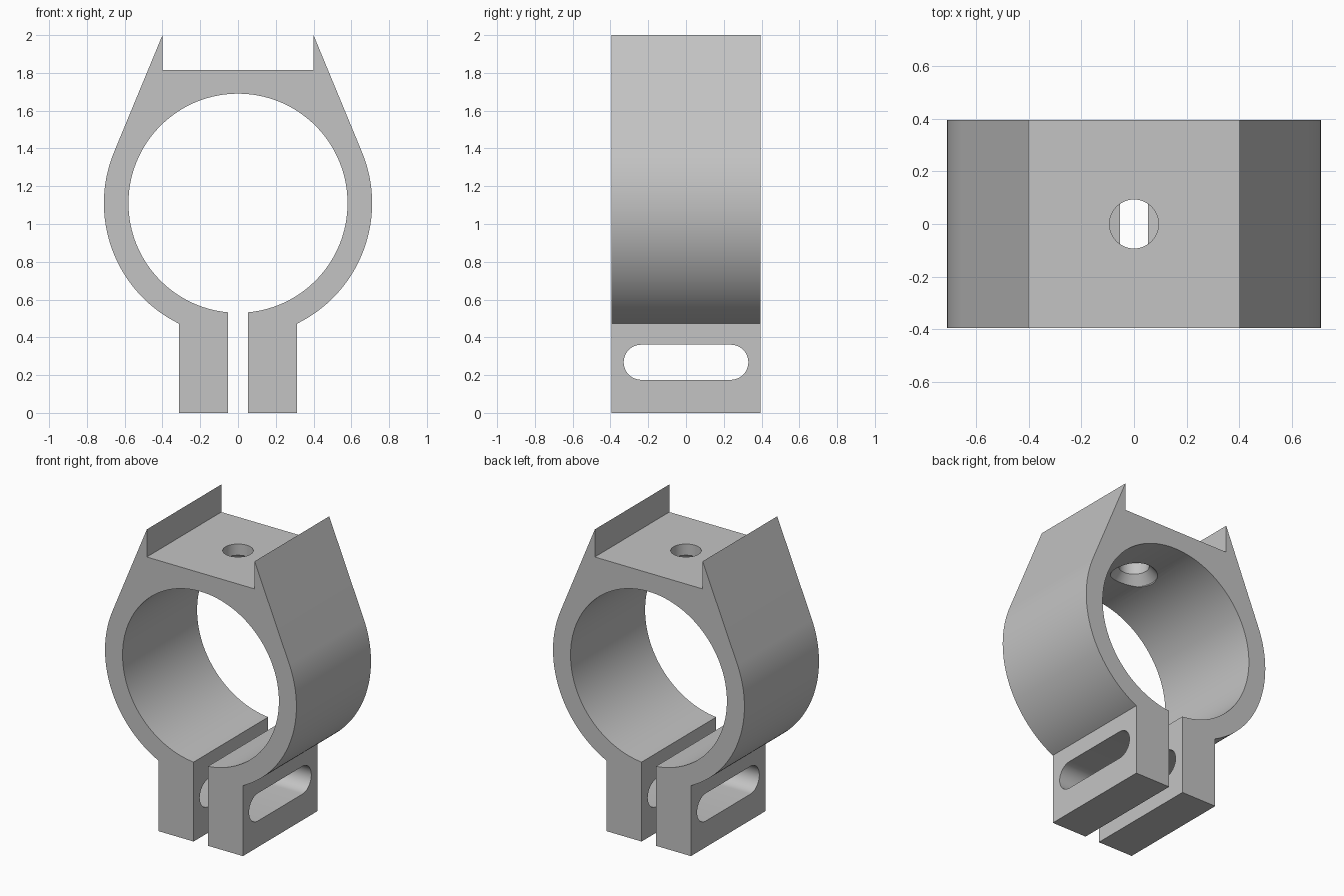
import bpy, bmesh
from math import sin, cos, pi, atan2, acos, hypot, asin

if "Cube" in bpy.data.objects:
    bpy.data.objects.remove(bpy.data.objects["Cube"], do_unlink=True)

CZ = 1.11                 # ring centre height
R_OUT, R_IN = 0.71, 0.58  # ring radii
HALF_Y = 0.395            # half depth
LEG_X, GAP_X = 0.313, 0.053
TIP_X, TIP_Z, SHELF_Z = 0.4, 2.0, 1.815
HOLE_R, SINK_R = 0.093, 0.144
SLOT_Y, SLOT_Z, SLOT_R = 0.237, 0.268, 0.093

grey = bpy.data.materials.new("plain_grey")
grey.use_nodes = True
colour = (0.55, 0.55, 0.55, 1)
grey.diffuse_color = colour
grey.node_tree.nodes["Principled BSDF"].inputs["Base Color"].default_value = colour


def arc(u, v, r, start, end, steps):
    angles = [start + (end - start) * i / steps for i in range(steps + 1)]
    return [(u + r * cos(a), v + r * sin(a)) for a in angles]


def prism(name, points, place, shift):
    """Extrude a closed 2D outline, placed in space, along a vector."""
    bm = bmesh.new()
    face = bm.faces.new([bm.verts.new(place(u, v)) for u, v in points])
    new = bmesh.ops.extrude_face_region(bm, geom=[face])["geom"]
    bmesh.ops.translate(bm, vec=shift, verts=[g for g in new if isinstance(g, bmesh.types.BMVert)])
    bmesh.ops.recalc_face_normals(bm, faces=bm.faces)
    return finish(name, bm)


def finish(name, bm):
    mesh = bpy.data.meshes.new(name)
    bm.to_mesh(mesh)
    bm.free()
    obj = bpy.data.objects.new(name, mesh)
    mesh.materials.append(grey)
    bpy.context.collection.objects.link(obj)
    return obj


def lathe(name, profile, steps=48):
    """Turn a (radius, height) profile into a closed solid around z."""
    bm = bmesh.new()
    rings = [[bm.verts.new((x, y, z)) for x, y in arc(0, 0, r, 0, 2 * pi, steps)[:-1]]
             for r, z in profile]
    for low, high in zip(rings, rings[1:]):
        for i in range(steps):
            j = (i + 1) % steps
            bm.faces.new((low[i], low[j], high[j], high[i]))
    bm.faces.new(rings[0])
    bm.faces.new(rings[-1])
    bmesh.ops.recalc_face_normals(bm, faces=bm.faces)
    return finish(name, bm)


# Clamp outline, right half from the gap round to the shelf, then mirrored
tip_h = TIP_Z - CZ
tangent = atan2(tip_h, TIP_X) - acos(R_OUT / hypot(TIP_X, tip_h))
outer = [(GAP_X, 0), (LEG_X, 0)]
outer += arc(0, CZ, R_OUT, -acos(LEG_X / R_OUT), tangent, 56)
outer += [(TIP_X, TIP_Z), (TIP_X, SHELF_Z)]
mirrored = [(-x, z) for x, z in reversed(outer)]
half_gap = asin(GAP_X / R_IN)
bore = arc(0, CZ, R_IN, 1.5 * pi - half_gap, -0.5 * pi + half_gap, 128)
clamp = prism("clamp_ring", outer + mirrored + bore,
              lambda x, z: (x, -HALF_Y, z), (0, 2 * HALF_Y, 0))

# Bolt slot through both legs
slot = arc(SLOT_Y, SLOT_Z, SLOT_R, -pi / 2, pi / 2, 20)
slot += arc(-SLOT_Y, SLOT_Z, SLOT_R, pi / 2, 1.5 * pi, 20)
slot_cutter = prism("slot_cutter", slot, lambda y, z: (-0.5, y, z), (1, 0, 0))

# Countersunk screw hole in the shelf
hole_cutter = lathe("hole_cutter", [(SINK_R, 1.6), (SINK_R, 1.68), (HOLE_R, 1.74), (HOLE_R, 1.9)])

bpy.ops.object.select_all(action="DESELECT")
bpy.context.view_layer.objects.active = clamp
clamp.select_set(True)
for cutter in (slot_cutter, hole_cutter):
    cutter.hide_render = True
    mod = clamp.modifiers.new(cutter.name, "BOOLEAN")
    mod.operation = "DIFFERENCE"
    mod.solver = "EXACT"
    mod.object = cutter
    bpy.ops.object.modifier_apply(modifier=mod.name)
    bpy.data.objects.remove(cutter, do_unlink=True)

bpy.ops.object.shade_smooth_by_angle(angle=pi / 6)
